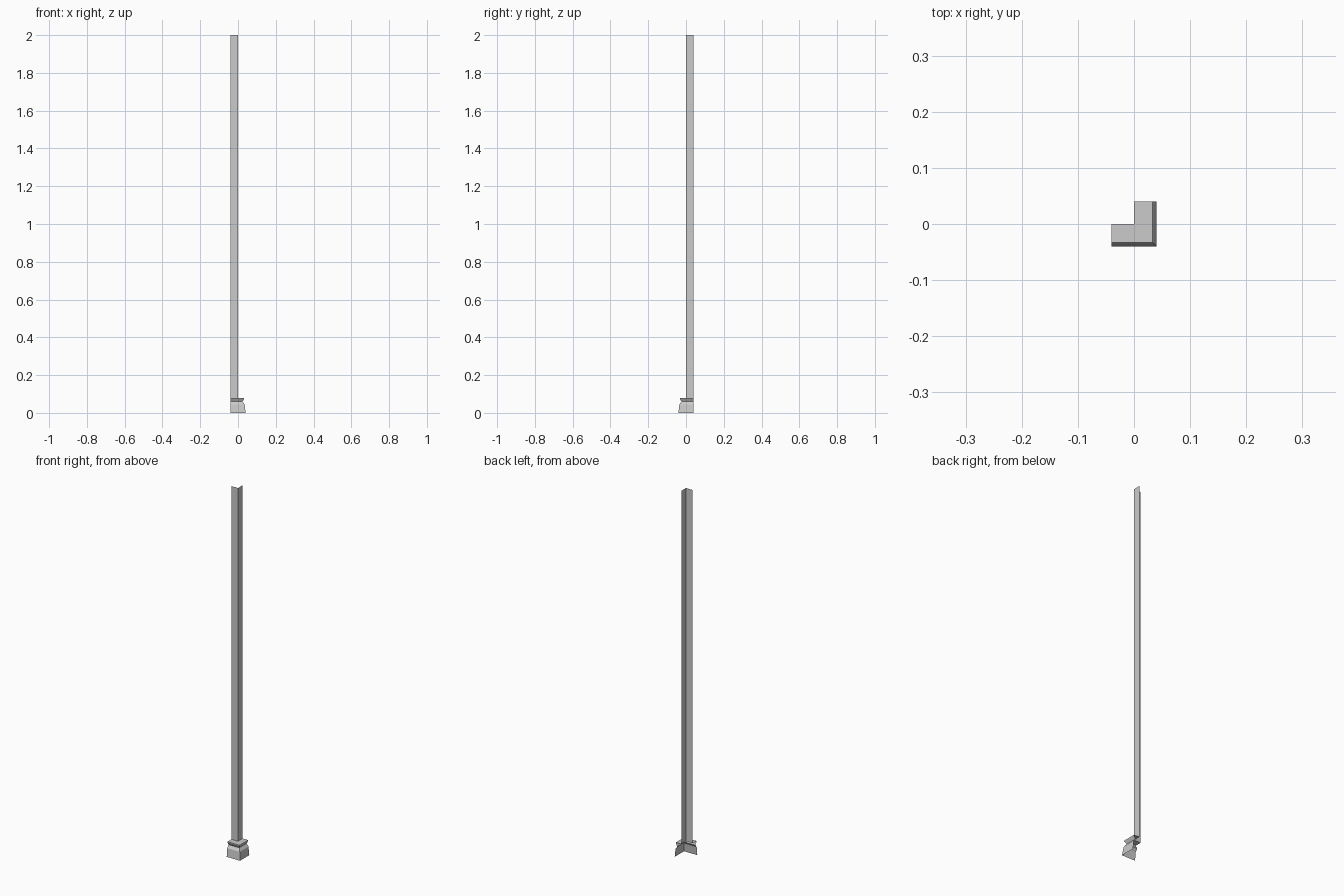
import bpy

if "Cube" in bpy.data.objects:
    bpy.data.objects.remove(bpy.data.objects["Cube"])

ARM = -0.04  # free ends of both wings


def corner_sheet(name, profile):
    """Sweep an (offset, height) profile around the outer corner."""
    verts, faces = [], []
    for d, z in profile:
        verts += [(ARM, -d, z), (d, -d, z), (d, -ARM, z)]
    for i in range(len(profile) - 1):
        for k in range(2):
            a = 3 * i + k
            faces.append((a, a + 1, a + 4, a + 3))
    mesh = bpy.data.meshes.new(name)
    mesh.from_pydata(verts, [], faces)
    obj = bpy.data.objects.new(name, mesh)
    bpy.context.collection.objects.link(obj)
    return obj


# Tall open corner strip
corner_sheet("corner_strip", [(0, 0.08), (0, 2)])

# Flared foot with pinched neck and flat ledge
corner_sheet("moulded_foot", [(0.04, 0), (0.035, 0.045), (0.024, 0.06),
                              (0.033, 0.075), (0.033, 0.08), (0, 0.08)])
